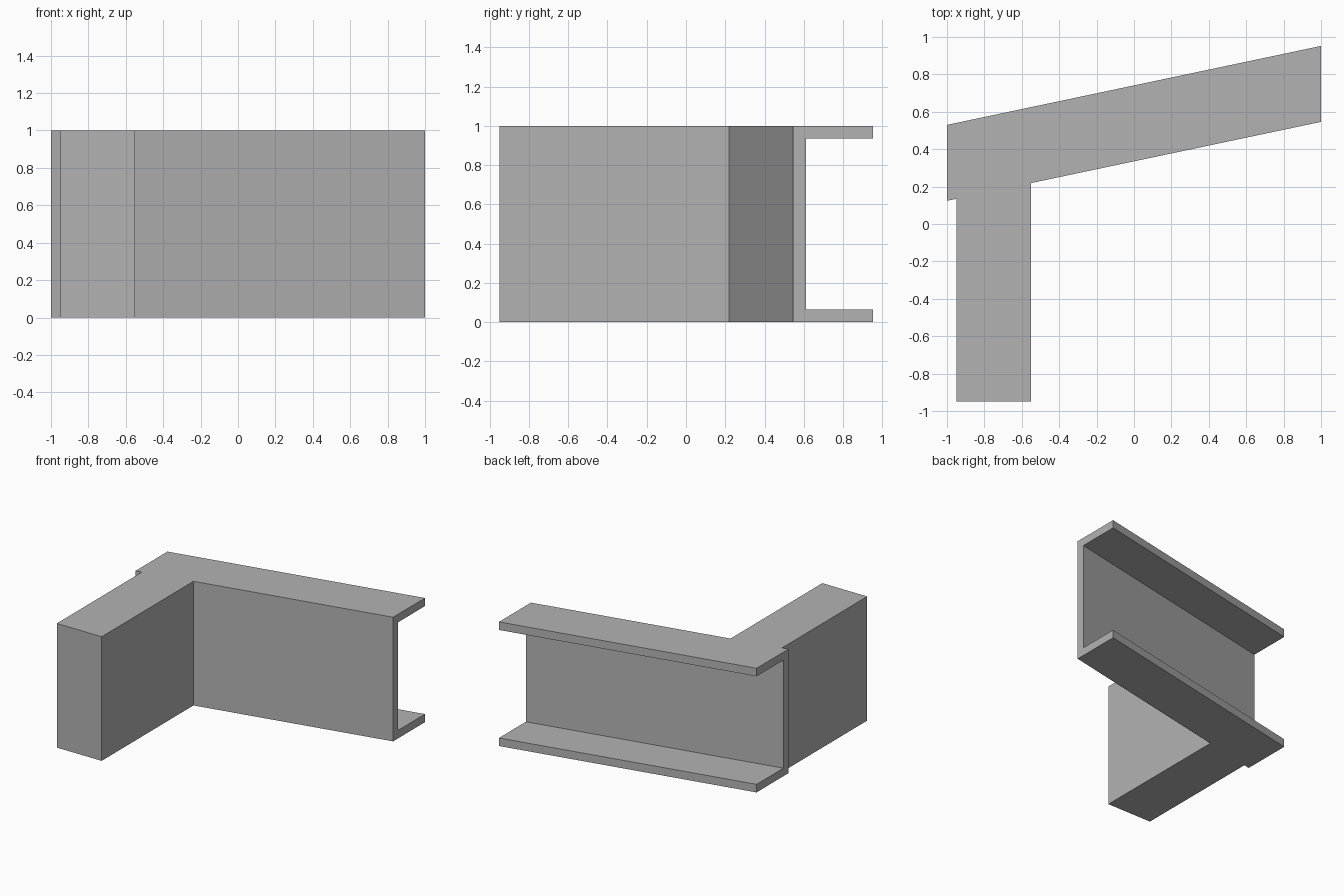
import bpy
import bmesh
from mathutils import Vector

cube = bpy.data.objects.get("Cube")
if cube:
    bpy.data.objects.remove(cube, do_unlink=True)

grey = bpy.data.materials.new("plain grey")
grey.use_nodes = True
colour = (0.45, 0.45, 0.45, 1)
grey.diffuse_color = colour
grey.node_tree.nodes["Principled BSDF"].inputs["Base Color"].default_value = colour

HEIGHT = 1.0
DEPTH = 0.406      # flange depth along y
WALL = 0.065       # web and flange thickness
SLOPE = 0.211      # skew of the channel in plan


def front_y(x):
    """Front face of the skewed channel at x."""
    return 0.335 + SLOPE * x


def prism(name, outline, offset):
    """Extrude a closed outline of points along an offset."""
    bm = bmesh.new()
    face = bm.faces.new([bm.verts.new(p) for p in outline])
    moved = bmesh.ops.extrude_face_region(bm, geom=[face], use_keep_orig=True)
    verts = [v for v in moved["geom"] if isinstance(v, bmesh.types.BMVert)]
    bmesh.ops.translate(bm, vec=Vector(offset), verts=verts)
    bmesh.ops.recalc_face_normals(bm, faces=bm.faces)
    mesh = bpy.data.meshes.new(name)
    bm.to_mesh(mesh)
    bm.free()
    mesh.materials.append(grey)
    obj = bpy.data.objects.new(name, mesh)
    bpy.context.collection.objects.link(obj)
    return obj


# Skewed channel beam, open to the back
section = [(0, 0), (DEPTH, 0), (DEPTH, WALL), (WALL, WALL),
           (WALL, HEIGHT - WALL), (DEPTH, HEIGHT - WALL),
           (DEPTH, HEIGHT), (0, HEIGHT)]
prism("channel_beam", [(-1, front_y(-1) + y, z) for y, z in section],
      (2, 2 * SLOPE, 0))

# Solid arm reaching forward, its back end cut to meet the beam
left, right, front = -0.95, -0.55, -0.95
prism("front_arm", [(left, front, 0), (right, front, 0),
                    (right, front_y(right), 0), (left, front_y(left), 0)],
      (0, 0, HEIGHT))
